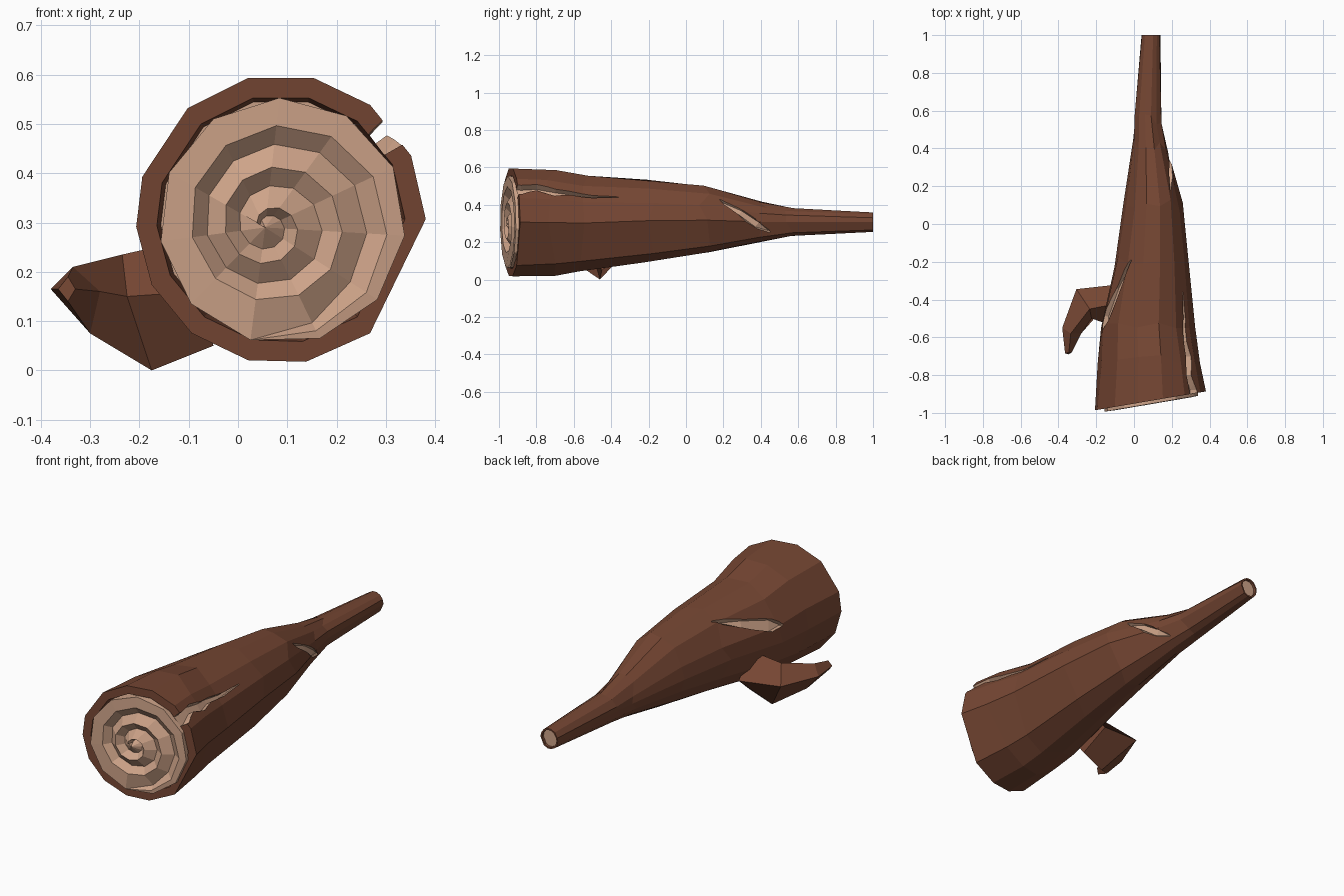
import bpy, bmesh, random
from math import sin, cos, radians, pi
from mathutils import Vector

if "Cube" in bpy.data.objects:
    bpy.data.objects.remove(bpy.data.objects["Cube"])

random.seed(4)


def material(name, rgb):
    m = bpy.data.materials.new(name)
    m.diffuse_color = (*rgb, 1)
    m.use_nodes = True
    m.node_tree.nodes["Principled BSDF"].inputs["Base Color"].default_value = m.diffuse_color
    return m


BARK = material("bark", (0.18, 0.062, 0.033))
WOOD = material("pale_wood", (0.62, 0.37, 0.25))


def make_object(name, bm, mats):
    bmesh.ops.recalc_face_normals(bm, faces=bm.faces)
    me = bpy.data.meshes.new(name)
    bm.to_mesh(me)
    bm.free()
    for m in mats:
        me.materials.append(m)
    ob = bpy.data.objects.new(name, me)
    bpy.context.collection.objects.link(ob)
    return ob


def loft(name, rings, mats, pale_start=False, pale_end=False):
    bm = bmesh.new()
    vs = [[bm.verts.new(p) for p in r] for r in rings]
    n = len(rings[0])
    for a, b in zip(vs, vs[1:]):
        for i in range(n):
            j = (i + 1) % n
            bm.faces.new((a[i], a[j], b[j], b[i]))
    bm.faces.new(vs[0]).material_index = int(pale_start)
    bm.faces.new(vs[-1]).material_index = int(pale_end)
    return make_object(name, bm, mats)


# Trunk cross-sections: y, centre x, centre z, radius x, radius z
SECTIONS = [
    (-0.94, 0.087, 0.307, 0.294, 0.294),
    (-0.72, 0.083, 0.305, 0.270, 0.290),
    (-0.55, 0.073, 0.302, 0.250, 0.258),
    (-0.20, 0.095, 0.315, 0.197, 0.222),
    (0.10, 0.102, 0.318, 0.155, 0.184),
    (0.42, 0.085, 0.308, 0.092, 0.102),
    (0.55, 0.073, 0.309, 0.073, 0.076),
    (1.00, 0.090, 0.307, 0.050, 0.053),
]
ANGLES = [0, 26, 52, 77, 103, 130, 163, 183, 207, 232, 257, 280, 308]


def section(y):
    """Interpolated trunk section at y."""
    for a, b in zip(SECTIONS, SECTIONS[1:]):
        if y <= b[0]:
            break
    t = max(0, (y - a[0]) / (b[0] - a[0]))
    return [p + (q - p) * t for p, q in zip(a, b)][1:]


def surface(y, deg, grow=0.0):
    cx, cz, rx, rz = section(y)
    a = radians(deg)
    return Vector((cx + (rx + grow) * cos(a), y, cz + (rz + grow) * sin(a)))


def slant(x):
    """Slanting plane of the sawn front end."""
    return -0.985 + 0.17 * (x + 0.2)


def front_ring(grow, deep):
    ring = [surface(-0.94, d, grow) for d in ANGLES]
    for p in ring:
        p.y = slant(p.x) + deep
    return ring


# Trunk with a recessed front and back end
rings = [front_ring(-0.05, 0.05), front_ring(-0.042, 0), front_ring(0, 0)]
for s in SECTIONS[1:-1]:
    rings.append([surface(s[0] + random.uniform(-0.03, 0.03), d,
                          random.uniform(-0.007, 0.005)) for d in ANGLES])
rings.append([surface(1, d) for d in ANGLES])
rings.append([surface(1, d, -0.008) for d in ANGLES])
rings.append([surface(1, d, -0.009) - Vector((0, 0.012, 0)) for d in ANGLES])
trunk = loft("trunk_bark", rings, [BARK, WOOD], True, True)


# Splits in the bark, each cut along a path of (y, angle, half width)
def cut_groove(path, depth):
    pts = [surface(y, d) for y, d, w in path]
    rings = []
    for i, (y, d, w) in enumerate(path):
        out = Vector((cos(radians(d)), 0, sin(radians(d))))
        along = pts[min(i + 1, len(pts) - 1)] - pts[max(i - 1, 0)]
        side = out.cross(along).normalized() * w
        top, low = pts[i] + out * 0.04, pts[i] - out * depth
        rings.append([top - side, top + side, low + side * 0.7, low - side * 0.7])
    cutter = loft("groove_cutter", rings, [WOOD])
    cutter.hide_render = True
    mod = trunk.modifiers.new("groove", 'BOOLEAN')
    mod.operation = 'DIFFERENCE'
    mod.solver = 'EXACT'
    mod.material_mode = 'TRANSFER'
    mod.object = cutter
    bpy.context.view_layer.objects.active = trunk
    bpy.ops.object.modifier_apply(modifier=mod.name)
    bpy.data.objects.remove(cutter)


cut_groove([(-1.02, 39, 0.046), (-0.88, 37, 0.036), (-0.80, 41, 0.024), (-0.70, 36, 0.028),
            (-0.62, 38, 0.015), (-0.50, 35, 0.010), (-0.36, 35, 0.002)], 0.043)
cut_groove([(0.18, 45, 0.003), (0.29, 22, 0.022), (0.38, -10, 0.022), (0.45, -40, 0.003)], 0.022)
cut_groove([(-0.19, 125, 0.003), (-0.35, 145, 0.026), (-0.50, 160, 0.038), (-0.56, 164, 0.004)], 0.028)

# Broken side branch, four-sided and bent forward
loft("side_branch", [
    [(-0.08, -0.42, 0.27), (-0.08, -0.32, 0.15), (-0.05, -0.45, 0.05), (-0.08, -0.55, 0.16)],
    [(-0.235, -0.45, 0.235), (-0.305, -0.345, 0.17), (-0.175, -0.46, 0.0), (-0.225, -0.50, 0.15)],
    [(-0.335, -0.58, 0.21), (-0.38, -0.55, 0.165), (-0.30, -0.57, 0.075), (-0.28, -0.58, 0.16)],
    [(-0.345, -0.68, 0.19), (-0.365, -0.685, 0.165), (-0.345, -0.69, 0.14), (-0.33, -0.68, 0.165)],
], [BARK])

# Sawn wood end with a stepped spiral of growth rings
bm = bmesh.new()
STEPS, COLS, START, R = 11, 31, radians(255), 0.25


def end_point(r, k, deep):
    t = r / R
    a = START + 2 * pi * k / STEPS
    x = 0.055 + 0.035 * t + r * cos(a)
    return bm.verts.new((x, slant(x) + deep, 0.29 + 0.013 * t + r * sin(a)))


back = [end_point(R, k, 0.06) for k in range(STEPS)]
rim = [end_point(R, k, -0.016) for k in range(STEPS)]
ridge, foot = [], []
for k in range(COLS):
    r = R if k == 0 else 0.24 - 0.08 * k / STEPS
    width = min(0.018 * k, 0.036, 0.4 * r)
    ridge.append(rim[0] if k == 0 else end_point(r, k, -0.018))
    foot.append(rim[0] if k == 0 else end_point(r - width, k, 0.012))
centre = end_point(0, 0, -0.02)


def patch(*verts):
    unique = list(dict.fromkeys(verts))
    if len(unique) > 2:
        bm.faces.new(unique)


for k in range(STEPS):
    j = (k + 1) % STEPS
    patch(back[k], back[j], rim[j], rim[k])
    patch(rim[k], rim[j], ridge[k + 1], ridge[k])
for k in range(COLS - 1):
    patch(ridge[k], ridge[k + 1], foot[k + 1], foot[k])
    if k + STEPS + 1 < COLS:
        patch(foot[k], foot[k + 1], ridge[k + 1 + STEPS], ridge[k + STEPS])
    else:
        patch(foot[k], foot[k + 1], centre)
make_object("sawn_wood_end", bm, [WOOD])
